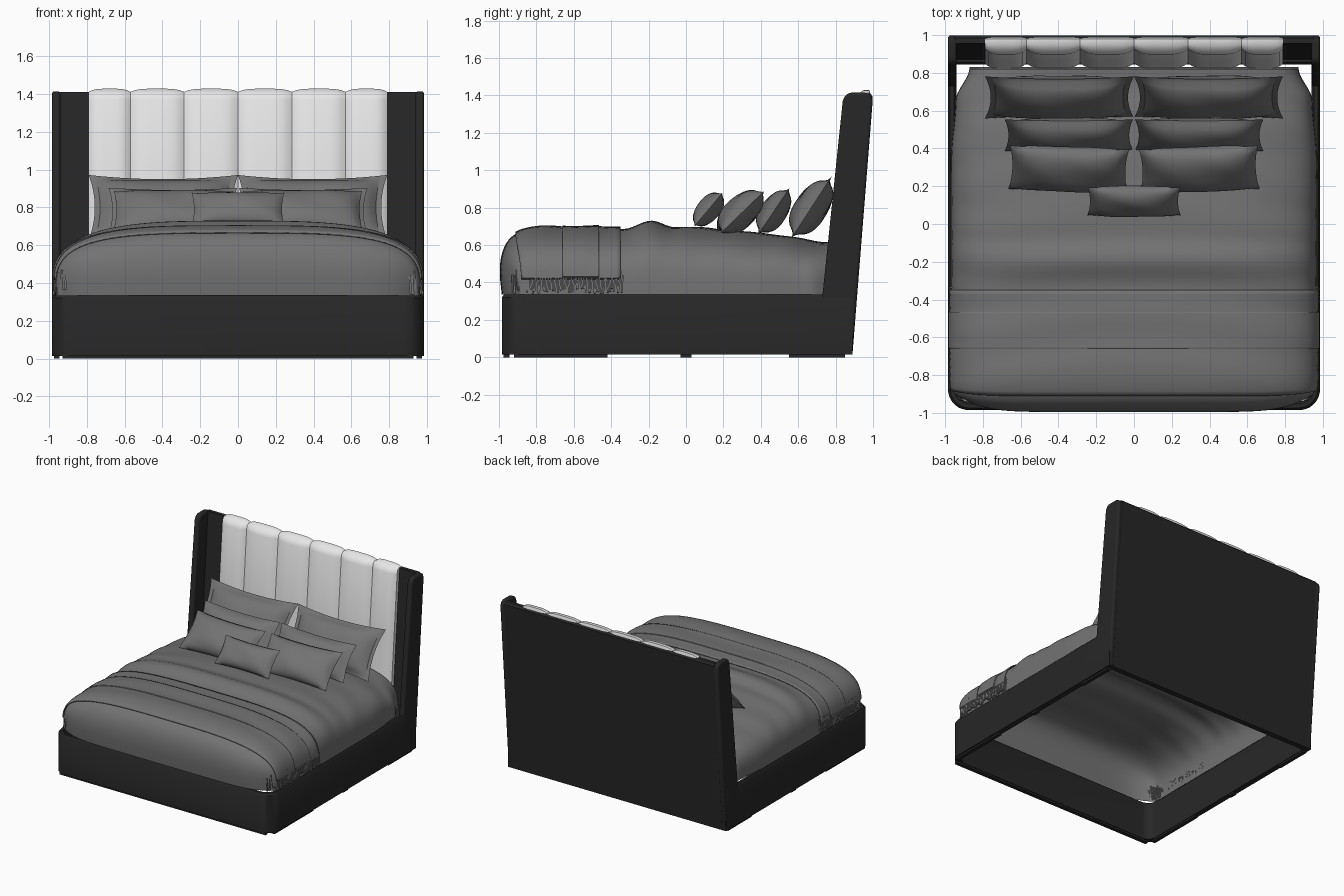
import bpy, bmesh, math, random
from mathutils import Matrix

random.seed(4)
if "Cube" in bpy.data.objects:
    bpy.data.objects.remove(bpy.data.objects["Cube"], do_unlink=True)


def material(name, value):
    m = bpy.data.materials.new(name)
    m.use_nodes = True
    col = (value, value, value, 1)
    m.diffuse_color = col
    m.node_tree.nodes["Principled BSDF"].inputs["Base Color"].default_value = col
    return m


BLACK = material("black upholstery", 0.02)
GREY = material("grey linen", 0.17)
WHITE = material("white upholstery", 0.8)


def finish(name, bm, mat, bevel=0, angle=40):
    bmesh.ops.recalc_face_normals(bm, faces=bm.faces)
    me = bpy.data.meshes.new(name)
    bm.to_mesh(me)
    bm.free()
    me.materials.append(mat)
    ob = bpy.data.objects.new(name, me)
    bpy.context.collection.objects.link(ob)
    bpy.ops.object.select_all(action="DESELECT")
    ob.select_set(True)
    bpy.context.view_layer.objects.active = ob
    if bevel:
        b = ob.modifiers.new("soft edges", "BEVEL")
        b.width, b.segments, b.limit_method = bevel, 3, "ANGLE"
    bpy.ops.object.shade_smooth_by_angle(angle=math.radians(angle))
    return ob


def loft(name, rows, mat, closed=False, bevel=0, angle=40):
    """Skin rows of points; closed rows become a capped solid."""
    bm = bmesh.new()
    vs = [[bm.verts.new(p) for p in r] for r in rows]
    n = len(rows[0])
    for a, b in zip(vs, vs[1:]):
        for i in range(n if closed else n - 1):
            j = (i + 1) % n
            bm.faces.new((a[i], a[j], b[j], b[i]))
    if closed:
        bm.faces.new(vs[0])
        bm.faces.new(vs[-1])
    return finish(name, bm, mat, bevel, angle)


def prism(name, profile, x0, x1, mat, bevel=0):
    return loft(name, [[(x, y, z) for y, z in profile] for x in (x0, x1)], mat, True, bevel)


def box(name, x0, x1, y0, y1, z0, z1, mat, bevel=0):
    return prism(name, [(y0, z0), (y1, z0), (y1, z1), (y0, z1)], x0, x1, mat, bevel)


def interp(y, pts):
    if y <= pts[0][0]:
        return pts[0][1]
    for (a, p), (b, q) in zip(pts, pts[1:]):
        if y <= b:
            t = (y - a) / (b - a)
            return p + (q - p) * t * t * (3 - 2 * t)
    return pts[-1][1]


# Bed base: a hollow rail with rounded front corners
def outline(inset, r):
    w, f, b = 0.985 - inset, -0.985 + inset, 0.89 - inset
    pts = [(w, b)]
    for i in range(9):
        a = math.radians(-90 * i / 8)
        pts.append((w - r + r * math.cos(a), f + r + r * math.sin(a)))
    return pts + [(-x, y) for x, y in reversed(pts)]


outer, inner = outline(0, 0.11), outline(0.045, 0.07)
top_in, top_out = outline(0.033, 0.08), outline(0.012, 0.1)
layers = [(inner, 0.015), (outer, 0.015), (outer, 0.32), (top_out, 0.335), (top_in, 0.335), (inner, 0.32),
          (inner, 0.015)]
loft("base_rail", [[(x, y, z) for x, y in o + o[:1]] for o, z in layers], BLACK)
box("front_foot", -0.93, 0.93, -0.975, -0.945, 0, 0.02, BLACK)
for side, s in (("left", 1), ("right", -1)):
    for i, (y0, y1) in enumerate(((-0.92, -0.42), (-0.03, 0.03), (0.55, 0.85))):
        box(f"{side}_foot_{i + 1}", s * 0.945, s * 0.975, y0, y1, 0, 0.02, BLACK)

# Headboard: leaning back, two projecting wings and a channelled cushion
prism("headboard_back", [(0.845, 0.015), (0.89, 0.015), (0.998, 1.395), (0.985, 1.41), (0.955, 1.41)],
      -0.95, 0.95, BLACK)
wing = [(0.7, 0.015), (0.89, 0.015), (0.998, 1.37), (0.99, 1.40), (0.965, 1.415),
        (0.875, 1.415), (0.85, 1.40), (0.838, 1.37), (0.73, 0.335)]
for side, s in (("left", 1), ("right", -1)):
    prism(f"headboard_{side}_wing", wing, s * 0.94, s * 0.985, BLACK, 0.014)

seams = [-0.79, -0.57, -0.285, 0, 0.285, 0.57, 0.79]
for i, (a, b) in enumerate(zip(seams, seams[1:])):
    rows = []
    for k in range(13):
        t = k / 6 - 1
        p = 0.028 * (1 - t ** 4)
        rows.append([(a + (b - a) * k / 12, y, z) for y, z in (
            (0.85 - p, 0.45), (0.887 - p, 0.9), (0.925 - p, 1.37), (0.933 - p * 0.8, 1.4),
            (0.95, 1.412 + p * 0.6), (0.98, 1.412 + p * 0.6), (0.99, 1.40), (0.92, 0.45))])
    loft(f"headboard_channel_{i + 1}", rows, WHITE, True, angle=50)

# Bedding: a draped shell, with a throw folded over the foot end
HEM = 0.335
HEIGHT = [(-0.7, 0.69), (-0.47, 0.685), (-0.33, 0.69), (-0.18, 0.727), (-0.06, 0.7), (0.1, 0.692),
          (0.4, 0.665), (0.74, 0.62)]
WIDTH = [(0.35, 0.968), (0.65, 0.945), (0.83, 0.87)]


def section(y, grow=0.0, drop=None, hem=HEM):
    """One cross-section of the draped bedding at depth y."""
    f = min(1, max(0, (-0.72 - y) / 0.28))
    drop = (1 - f ** 3.5) ** (1 / 3.5) if drop is None else drop
    w = interp(y, WIDTH) + grow
    h = (interp(y, HEIGHT) + grow - HEM) * drop
    row = []
    for k in range(49):
        a = math.pi * k / 48
        c, s = math.cos(a), max(0, math.sin(a))
        u = math.copysign(abs(c) ** (2 / 3.5), c)
        v = s ** (2 / 3.5)
        # soft folds down the sides, rounded foot corners
        fold = 0.008 * math.sin(y * 17 + 2 * u) * abs(u) ** 4 * (1 - f) * (1 - abs(u) ** 12)
        x = w * u * (1 - 0.035 * f ** 4) + math.copysign(fold, u)
        crease = 0.004 * math.sin(23 * y + 3 * u * u) * v * (1 - f)
        z = max(hem, HEM + h * v + crease)
        tuck = 0.015 * f * (1 - min(1, (z - HEM) / 0.2)) ** 2
        row.append((x, y + 0.09 * f ** 3 * abs(u) ** 8 + tuck, z))
    return row


rows = []
for i in range(19):
    a = math.pi / 2 * i / 18
    rows.append(section(-0.72 - 0.28 * math.cos(a) ** (2 / 3.5), drop=math.sin(a) ** (2 / 3.5)))
rows += [section(-0.72 + 1.54 * i / 60) for i in range(1, 61)]
rows.append(section(0.83, drop=0.02))
loft("duvet", rows, GREY, angle=60)


def throw(name, y0, y1, grow, hem):
    ys = [y0 + (y1 - y0) * i / 24 for i in range(25)]
    rows = [section(y, grow, hem=hem) for y in ys]
    ob = loft(name, rows, GREY, angle=60)
    m = ob.modifiers.new("cloth thickness", "SOLIDIFY")
    m.thickness, m.offset = 0.008, 0
    return ob


throw("throw_lower_layer", -0.91, -0.35, 0.008, 0.42)
throw("throw_upper_fold", -0.66, -0.465, 0.013, 0.43)

# Fringe tassels along both sides of the throw
for side, s in (("left", 1), ("right", -1)):
    bm = bmesh.new()
    for i in range(44):
        y = -0.93 + i * 0.0137
        z1 = 0.45 + random.uniform(-0.02, 0.02)
        z0 = 0.337 + random.uniform(0, 0.03)
        pull = 0.06 * max(0, (-0.8 - y) / 0.13) ** 2
        m = (Matrix.Translation((s * (0.972 - pull), y, (z0 + z1) / 2))
             @ Matrix.Rotation(random.uniform(-0.12, 0.12), 4, "X")
             @ Matrix.Rotation(s * -0.08, 4, "Y")
             @ Matrix.Diagonal((0.012, 0.009, z1 - z0, 1)))
        bmesh.ops.create_cube(bm, size=1, matrix=m)
    finish(f"throw_{side}_fringe", bm, GREY)


# Pillows: two puffed faces meeting at a pinched seam with pointed corners
def pillow(name, loc, w, h, thick, lean, pinch=0.08, flange=1.0, turn=0):
    bm = bmesh.new()
    for face in (-1, 1):
        g = bmesh.ops.create_grid(bm, x_segments=24, y_segments=18, size=1)
        for v in g["verts"]:
            u, t = v.co.x, v.co.y
            a, b = min(1, abs(u) / flange), min(1, abs(t) / flange)
            puff = ((1 - a ** 2.5) * (1 - b ** 2.5)) ** 0.6
            ripple = 1 + 0.05 * math.sin(5 * u + 3 * t + loc[0] * 9)
            v.co = (w / 2 * u * (1 - pinch * (1 - t * t) * abs(u)),
                    face * (thick / 2 * puff * ripple),
                    h / 2 * t * (1 - 1.6 * pinch * (1 - u * u) * abs(t)))
    bmesh.ops.remove_doubles(bm, verts=bm.verts, dist=0.0005)
    bm.transform(Matrix.Translation(loc) @ Matrix.Rotation(math.radians(turn), 4, "Z")
                 @ Matrix.Rotation(math.radians(-lean), 4, "X"))
    finish(name, bm, GREY, angle=70)


for side, s in (("left", 1), ("right", -1)):
    pillow(f"{side}_back_pillow", (s * 0.395, 0.67, 0.8), 0.79, 0.41, 0.17, 33, 0.08, 0.9)
    pillow(f"{side}_middle_pillow", (s * 0.345, 0.47, 0.78), 0.68, 0.3, 0.14, 34, 0.06, 0.93)
    pillow(f"{side}_front_pillow", (s * 0.345, 0.29, 0.775), 0.63, 0.32, 0.16, 46, 0.05, 1.0, s * 2)
pillow("small_lumbar_pillow", (0, 0.12, 0.79), 0.49, 0.23, 0.12, 40, 0.05)
